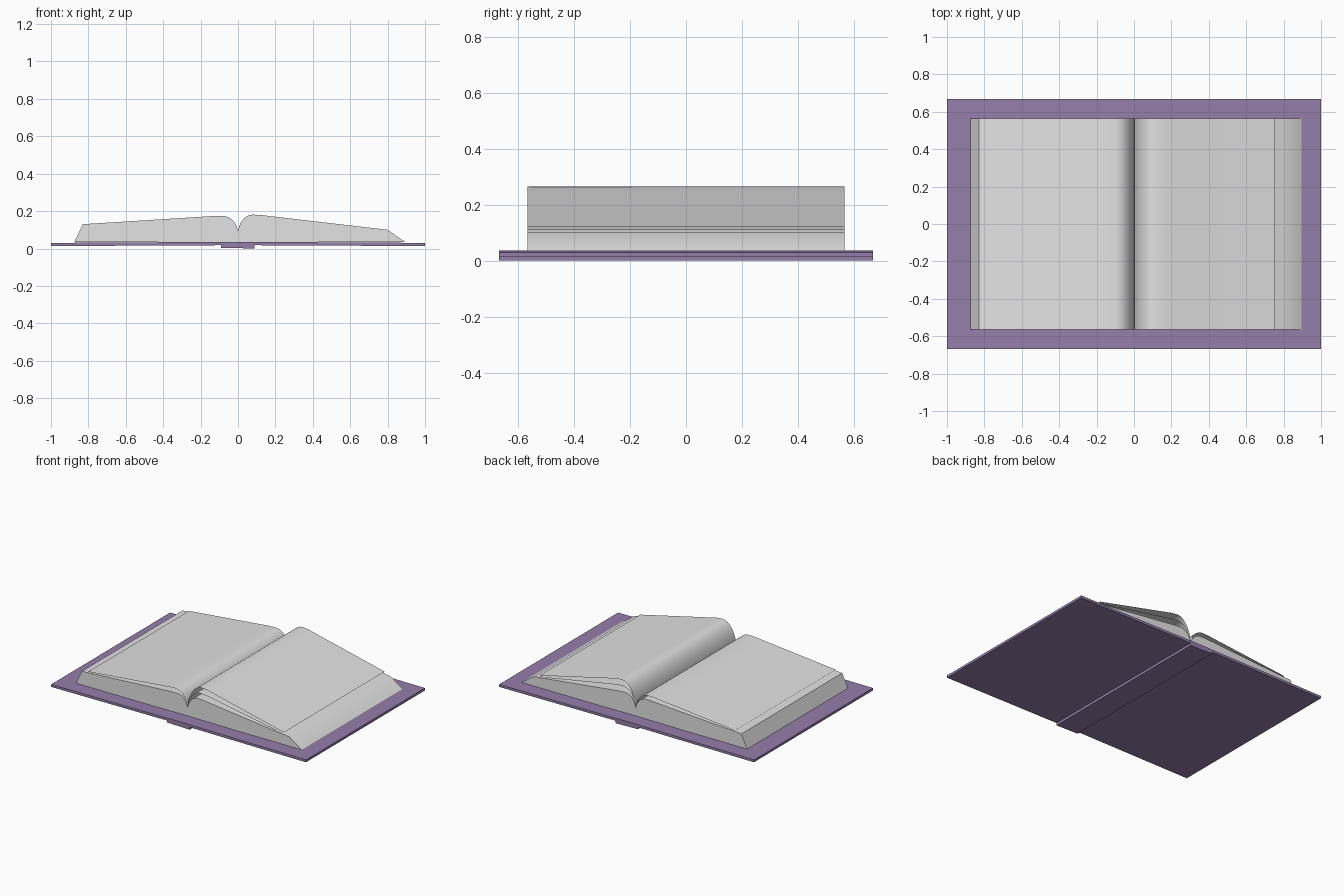
import bpy, math

default = bpy.data.objects.get("Cube")
if default:
    bpy.data.objects.remove(default, do_unlink=True)


def make_material(name, rgb):
    mat = bpy.data.materials.new(name)
    mat.use_nodes = True
    color = (*rgb, 1.0)
    mat.diffuse_color = color
    mat.node_tree.nodes["Principled BSDF"].inputs["Base Color"].default_value = color
    return mat


paper = make_material("pale paper", (0.77, 0.77, 0.77))
purple = make_material("muted purple", (0.30, 0.21, 0.41))


def extrude_profile(name, points, half_depth, mat, solid=True, smooth=False):
    """Sweep an xz profile along y, either as a capped solid or an open sheet."""
    n = len(points)
    verts = [(x, y, z) for y in (-half_depth, half_depth) for x, z in points]
    count = n if solid else n - 1
    faces = [(i, (i + 1) % n, (i + 1) % n + n, i + n) for i in range(count)]
    if solid:
        faces += [tuple(range(n))[::-1], tuple(range(n, 2 * n))]
    mesh = bpy.data.meshes.new(name)
    mesh.from_pydata(verts, [], faces)
    mesh.materials.append(mat)
    obj = bpy.data.objects.new(name, mesh)
    bpy.context.collection.objects.link(obj)
    bpy.ops.object.select_all(action='DESELECT')
    obj.select_set(True)
    bpy.context.view_layer.objects.active = obj
    # Consistent outward normals
    bpy.ops.object.mode_set(mode='EDIT')
    bpy.ops.mesh.select_all(action='SELECT')
    bpy.ops.mesh.normals_make_consistent(inside=False)
    bpy.ops.object.mode_set(mode='OBJECT')
    if smooth:
        bpy.ops.object.shade_smooth_by_angle(angle=math.radians(30))
    return obj


def page_curve(side, peak_x, peak_z, end_x, end_z):
    """Rise from the gutter in a quarter ellipse, then fall straight to the edge."""
    gutter = 0.08
    steps = 8
    pts = []
    for i in range(steps + 1):
        a = math.pi / 2 * i / steps
        pts.append((side * peak_x * (1 - math.cos(a)),
                    gutter + (peak_z - gutter) * math.sin(a)))
    # Soft shoulder between the peak and the straight slope
    slope = (end_z - peak_z) / (end_x - peak_x)
    for d, k in ((0.05, 0.5), (0.1, 0.8)):
        pts.append((side * (peak_x + d), peak_z + slope * d * k))
    pts.append((side * end_x, end_z))
    return pts


page_half = 0.565
cover_half = 0.667

# Page blocks
left = page_curve(1, 0.08, 0.181, 0.80, 0.10)
extrude_profile("left_page_block", left + [(0.895, 0.034), (0, 0.034)],
                page_half, paper, smooth=True)
right = page_curve(-1, 0.085, 0.175, 0.83, 0.13)
extrude_profile("right_page_block", right + [(-0.875, 0.034), (0, 0.034)],
                page_half, paper, smooth=True)

# Loose sheets lifting off the blocks
sheets = [
    ("left_upper_sheet", 1, 0.11, 0.264, 0.755, 0.120),
    ("left_lower_sheet", 1, 0.10, 0.222, 0.750, 0.110),
    ("right_loose_sheet", -1, 0.10, 0.205, 0.780, 0.140),
]
for name, *shape in sheets:
    extrude_profile(name, page_curve(*shape), page_half, paper,
                    solid=False, smooth=True)

# Cover boards, slightly raised toward the spine
for name, side in (("left_cover", 1), ("right_cover", -1)):
    board = [(0, 0.018), (side, 0.013), (side, 0.030), (0, 0.036)]
    extrude_profile(name, board, cover_half, purple)

# Spine strip under the boards
extrude_profile("spine", [(-0.09, 0.004), (0.087, 0), (0.087, 0.019), (-0.09, 0.019)],
                cover_half, purple)
